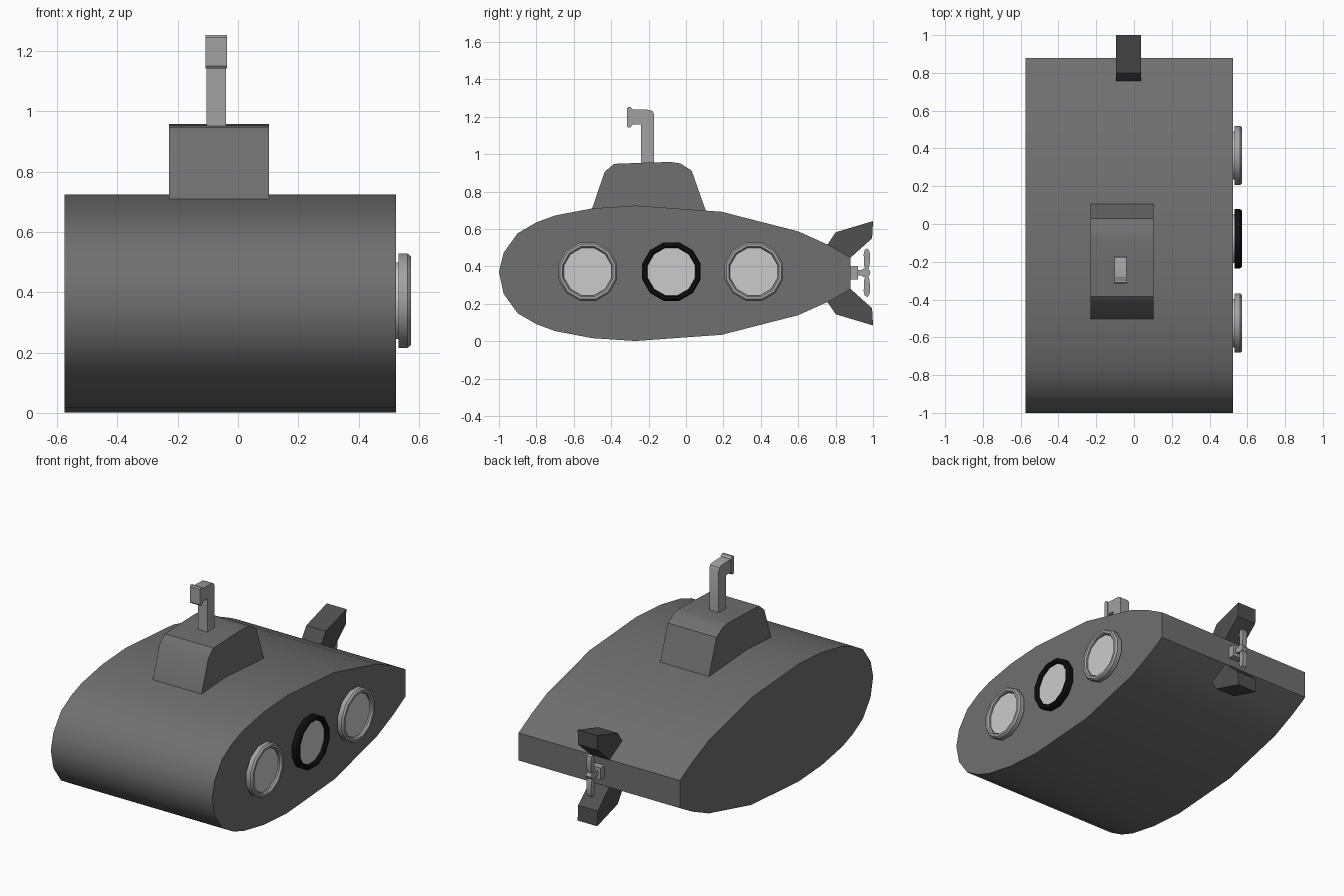
import bpy, bmesh
from math import sin, cos, pi, radians

if "Cube" in bpy.data.objects:
    bpy.data.objects.remove(bpy.data.objects["Cube"])

MID = -0.026  # centre plane of the hull in x


def material(name, v):
    m = bpy.data.materials.new(name)
    m.diffuse_color = (v, v, v, 1)
    m.use_nodes = True
    m.node_tree.nodes["Principled BSDF"].inputs["Base Color"].default_value = m.diffuse_color
    return m


HULL = material("hull_grey", 0.16)
FIN = material("fin_grey", 0.08)
METAL = material("metal_grey", 0.36)
GLASS = material("glass_grey", 0.55)
BLACK = material("black", 0.005)


def finish(bm, name, mat, angle=32):
    bmesh.ops.recalc_face_normals(bm, faces=bm.faces)
    me = bpy.data.meshes.new(name)
    bm.to_mesh(me)
    bm.free()
    me.materials.append(mat)
    me.shade_smooth()
    me.set_sharp_from_angle(angle=radians(angle))
    ob = bpy.data.objects.new(name, me)
    bpy.context.collection.objects.link(ob)
    return ob


def extrude_x(name, profile, x0, x1, mat, angle=32):
    """Closed (y, z) profile extruded from x0 to x1."""
    bm = bmesh.new()
    a = [bm.verts.new((x0, y, z)) for y, z in profile]
    b = [bm.verts.new((x1, y, z)) for y, z in profile]
    bm.faces.new(a)
    bm.faces.new(b[::-1])
    n = len(a)
    for i in range(n):
        j = (i + 1) % n
        bm.faces.new((a[i], b[i], b[j], a[j]))
    return finish(bm, name, mat, angle)


def ellipse(cy, cz, ry, rz, n, off=0.0):
    return [(cy + ry * cos(2 * pi * i / n + off), cz + rz * sin(2 * pi * i / n + off))
            for i in range(n)]


def ring_x(name, cy, cz, section, n, mat):
    """Closed (x, radius) section revolved about an x-parallel axis."""
    bm = bmesh.new()
    loops = [[bm.verts.new((x, y, z)) for y, z in ellipse(cy, cz, r, r, n, pi / n)]
             for x, r in section]
    for k, a in enumerate(loops):
        b = loops[(k + 1) % len(loops)]
        for i in range(n):
            j = (i + 1) % n
            bm.faces.new((a[i], a[j], b[j], b[i]))
    return finish(bm, name, mat)


def flip(points, zc):
    return [(y, 2 * zc - z) for y, z in points]


# Hull: teardrop side profile, mirrored top to bottom
AXIS = 0.363
upper = [(-0.975, 0.473), (-0.90, 0.577), (-0.80, 0.635), (-0.70, 0.672),
         (-0.50, 0.71), (-0.27, 0.725), (0.19, 0.692), (0.60, 0.587),
         (0.76, 0.515), (0.88, 0.448)]
extrude_x("hull", [(-1.0, 0.37)] + upper + flip(upper, AXIS)[::-1], -0.575, 0.524, HULL)

# Conning tower
extrude_x("conning_tower",
          [(-0.505, 0.70), (-0.435, 0.905), (-0.385, 0.948), (-0.20, 0.955),
           (-0.08, 0.958), (-0.03, 0.95), (0.03, 0.912), (0.105, 0.70)],
          -0.229, 0.103, HULL)

# Periscope: bent tube and flared eyepiece
extrude_x("periscope",
          [(-0.24, 0.94), (-0.17, 0.94), (-0.17, 1.212), (-0.178, 1.229),
           (-0.195, 1.237), (-0.29, 1.24), (-0.29, 1.158), (-0.24, 1.158)],
          -0.104, -0.04, METAL)
extrude_x("periscope_lens",
          [(-0.286, 1.158), (-0.286, 1.24), (-0.297, 1.253), (-0.309, 1.253),
           (-0.315, 1.245), (-0.315, 1.15), (-0.309, 1.142), (-0.297, 1.142)],
          -0.107, -0.037, METAL)

# Tail fins
fin = [(0.755, 0.515), (0.80, 0.582), (1.0, 0.642), (0.995, 0.55), (0.878, 0.445)]
extrude_x("upper_fin", fin, -0.095, 0.038, FIN)
extrude_x("lower_fin", flip(fin, AXIS), -0.095, 0.038, FIN)

# Propeller: housing, shaft, hub and two blades
extrude_x("propeller_housing",
          [(0.87, 0.33), (0.92, 0.33), (0.92, 0.403), (0.87, 0.403)],
          MID - 0.035, MID + 0.035, METAL)
extrude_x("propeller_shaft",
          [(0.91, 0.352), (0.95, 0.352), (0.95, 0.381), (0.91, 0.381)],
          MID - 0.018, MID + 0.018, METAL)
extrude_x("propeller_hub", ellipse(0.958, 0.366, 0.028, 0.024, 10),
          MID - 0.018, MID + 0.018, METAL, 40)
blade = [(0.961, 0.38), (0.952, 0.405), (0.95, 0.465), (0.956, 0.488), (0.967, 0.496),
         (0.978, 0.488), (0.984, 0.465), (0.982, 0.405), (0.973, 0.38)]
extrude_x("upper_blade", blade, MID - 0.016, MID + 0.016, METAL)
extrude_x("lower_blade", flip(blade, 0.366), MID - 0.016, MID + 0.016, METAL)

# Portholes on the right side: rim ring with recessed glass
for label, y, mat in (("front", -0.525, METAL), ("middle", -0.078, BLACK), ("rear", 0.363, METAL)):
    ring_x(label + "_porthole_rim", y, 0.372,
           [(0.533, 0.131), (0.533, 0.162), (0.562, 0.162), (0.573, 0.153),
            (0.573, 0.139), (0.562, 0.131)], 12, mat)
    extrude_x(label + "_porthole_glass", ellipse(y, 0.372, 0.132, 0.132, 12, pi / 12),
              0.515, 0.552, GLASS)
